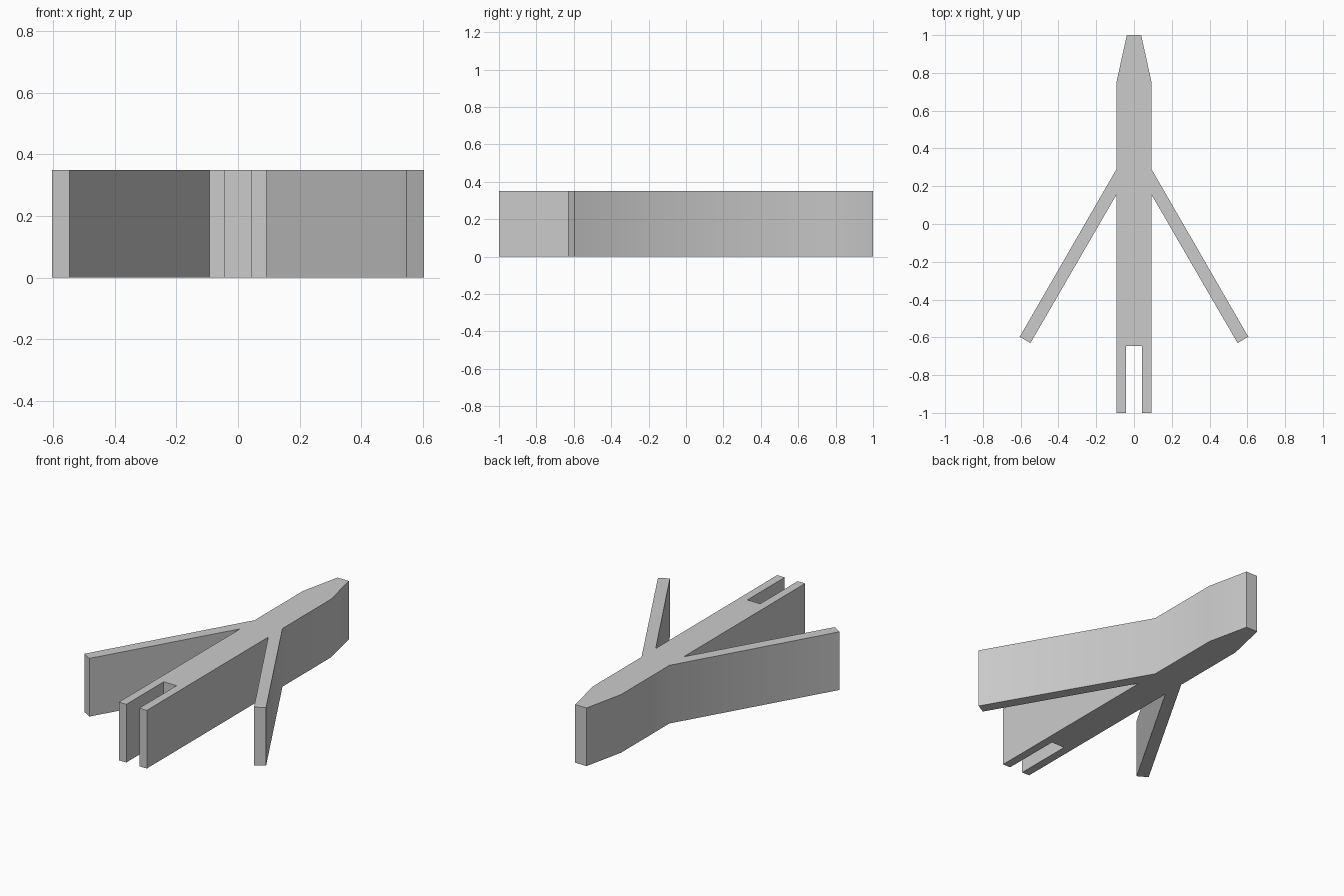
import bpy
import bmesh
import math

cube = bpy.data.objects.get("Cube")
if cube:
    bpy.data.objects.remove(cube, do_unlink=True)

HEIGHT = 0.35
BODY = 0.093   # half width of the body
SLOT = 0.043   # half width of the tail slot

# Single plain grey material
grey = bpy.data.materials.new("plain grey")
grey.use_nodes = True
colour = (0.6, 0.6, 0.6, 1)
grey.diffuse_color = colour
grey.node_tree.nodes["Principled BSDF"].inputs["Base Color"].default_value = colour

# Left half of the outline: slot, tail prong, swept wing, tapered nose
half = [
    (SLOT, -0.645), (SLOT, -1), (BODY, -1), (BODY, 0.155),
    (0.548, -0.63), (0.605, -0.597), (BODY, 0.29),
    (BODY, 0.75), (0.038, 1),
]
outline = half + [(-x, y) for x, y in reversed(half)]

# Extrude the mirrored outline upwards
bm = bmesh.new()
base = bm.faces.new([bm.verts.new((x, y, 0)) for x, y in outline])
top = bmesh.ops.extrude_face_region(bm, geom=[base], use_keep_orig=True)
bmesh.ops.translate(bm, vec=(0, 0, HEIGHT),
                    verts=[g for g in top["geom"] if isinstance(g, bmesh.types.BMVert)])
bmesh.ops.recalc_face_normals(bm, faces=bm.faces)
mesh = bpy.data.meshes.new("winged_body")
bm.to_mesh(mesh)
bm.free()
mesh.materials.append(grey)

body = bpy.data.objects.new("winged_body", mesh)
bpy.context.collection.objects.link(body)

# Soft shading across the nose and wing bends, sharp elsewhere
bpy.ops.object.select_all(action="DESELECT")
body.select_set(True)
bpy.context.view_layer.objects.active = body
bpy.ops.object.shade_smooth_by_angle(angle=math.radians(35))
